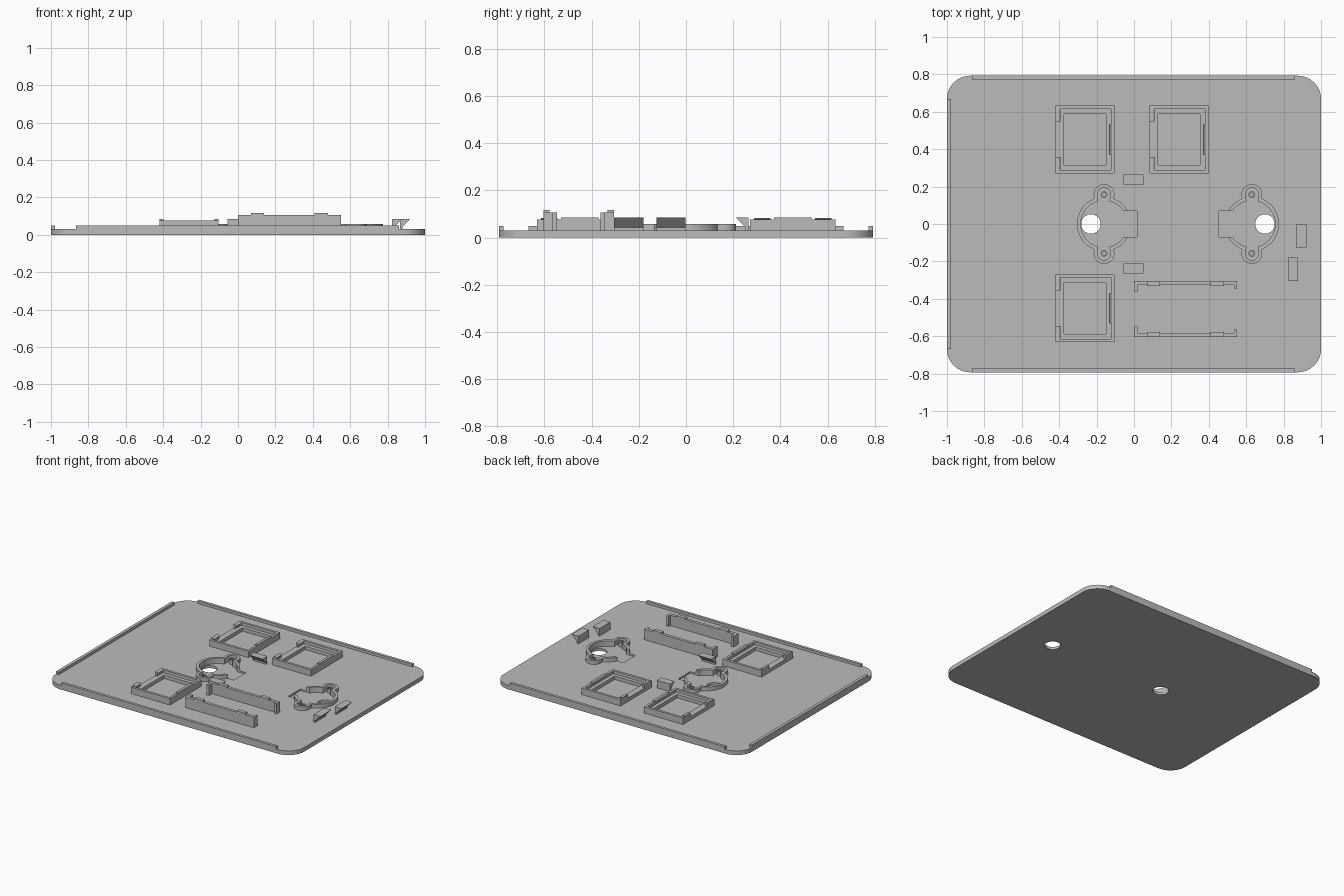
import bpy, bmesh, math
from mathutils import Vector

cube = bpy.data.objects.get("Cube")
if cube:
    bpy.data.objects.remove(cube, do_unlink=True)

grey = bpy.data.materials.new("plain grey")
grey.use_nodes = True
grey.diffuse_color = (0.5, 0.5, 0.5, 1)
grey.node_tree.nodes["Principled BSDF"].inputs["Base Color"].default_value = (0.5, 0.5, 0.5, 1)

FLOOR = 0.03      # top of the base plate


def finish(name, bm, smooth=False):
    bmesh.ops.recalc_face_normals(bm, faces=bm.faces)
    mesh = bpy.data.meshes.new(name)
    bm.to_mesh(mesh)
    bm.free()
    mesh.materials.append(grey)
    ob = bpy.data.objects.new(name, mesh)
    bpy.context.collection.objects.link(ob)
    if smooth:
        bpy.ops.object.select_all(action='DESELECT')
        ob.select_set(True)
        bpy.context.view_layer.objects.active = ob
        bpy.ops.object.shade_smooth_by_angle(angle=math.radians(30))
    return ob


def extrude(bm, points, vector):
    """Add a closed solid made by sweeping a polygon along a vector."""
    face = bm.faces.new([bm.verts.new(p) for p in points])
    new = bmesh.ops.extrude_face_region(bm, geom=[face], use_keep_orig=True)["geom"]
    verts = [g for g in new if isinstance(g, bmesh.types.BMVert)]
    bmesh.ops.translate(bm, vec=vector, verts=verts)


def prism(bm, outline, z0, z1):
    extrude(bm, [(x, y, z0) for x, y in outline], Vector((0, 0, z1 - z0)))


def block(bm, x0, x1, y0, y1, z0, z1):
    prism(bm, [(x0, y0), (x1, y0), (x1, y1), (x0, y1)], z0, z1)


def circle(cx, cy, r, n=40):
    return [(cx + r * math.cos(math.tau * i / n), cy + r * math.sin(math.tau * i / n))
            for i in range(n)]


def tube(bm, inner, outer, z0, z1, closed=True):
    """Wall between two matching outlines, open ended when not closed."""
    rows = [[bm.verts.new((x, y, z)) for x, y in line]
            for line, z in ((inner, z0), (outer, z0), (outer, z1), (inner, z1))]
    n = len(inner)
    for i in range(n if closed else n - 1):
        j = (i + 1) % n
        for k in range(4):
            a, b = rows[k], rows[(k + 1) % 4]
            bm.faces.new([a[i], a[j], b[j], b[i]])
    if not closed:
        for i in (0, n - 1):
            bm.faces.new([r[i] for r in rows])


# Motor mount outline: a disc with two round ears, as distance by angle
EAR, TAB = 0.157, 0.07


def reach(angle, r, ear_r):
    along, across = EAR * abs(math.sin(angle)), EAR * math.cos(angle)
    if abs(across) < ear_r:
        return max(r, along + math.sqrt(ear_r ** 2 - across ** 2))
    return r


def mount_outline(cx, side, r, ear_r, n=144):
    start = math.asin(TAB / r)
    pts = []
    for i in range(n + 1):
        a = start + (math.tau - 2 * start) * i / n
        d = reach(a, r, ear_r)
        pts.append((cx + side * d * math.cos(a), d * math.sin(a)))
    return pts


MOUNTS = {"left_side": (0.63, -1), "right_side": (-0.16, 1)}

# Base plate with rounded corners
bm = bmesh.new()
R, HX, HY = 0.125, 1.0, 0.793
outline = []
for q, (sx, sy) in enumerate([(1, 1), (-1, 1), (-1, -1), (1, -1)]):
    for i in range(13):
        a = math.pi / 2 * (q + i / 12)
        outline.append((sx * (HX - R) + R * math.cos(a), sy * (HY - R) + R * math.sin(a)))
prism(bm, outline, 0, FLOOR)
plate = finish("base_plate", bm)

# Shallow motor pockets and shaft holes cut into the plate
for cx, side in MOUNTS.values():
    pocket = mount_outline(cx, side, 0.125, 0.036)
    tip = cx + side * 0.175
    pocket += [(tip, -TAB), (tip, TAB)]
    for shape, z0 in ((pocket, 0.018), (circle(cx - side * 0.07, 0, 0.052), -0.1)):
        bm = bmesh.new()
        prism(bm, shape, z0, 0.1)
        cutter = finish("cutter", bm)
        cutter.hide_render = True
        mod = plate.modifiers.new("cut", 'BOOLEAN')
        mod.object, mod.solver = cutter, 'EXACT'
        bpy.context.view_layer.objects.active = plate
        bpy.ops.object.modifier_apply(modifier=mod.name)
        bpy.data.objects.remove(cutter, do_unlink=True)
bpy.ops.object.select_all(action='DESELECT')
plate.select_set(True)
bpy.ops.object.shade_smooth_by_angle(angle=math.radians(30))

# Raised lips along three edges
for name, box in {"front_lip": (-0.867, 0.862, -HY, -HY + 0.02),
                  "back_lip": (-0.867, 0.862, HY - 0.02, HY),
                  "side_lip": (-HX, -HX + 0.022, -0.668, 0.668)}.items():
    bm = bmesh.new()
    block(bm, *box, FLOOR - 0.002, 0.049)
    finish(name, bm)

# Motor mount walls and hollow screw posts
for label, (cx, side) in MOUNTS.items():
    bm = bmesh.new()
    tube(bm, mount_outline(cx, side, 0.125, 0.036),
         mount_outline(cx, side, 0.145, 0.056), 0.017, 0.058, closed=False)
    finish("motor_wall_" + label, bm, True)
    bm = bmesh.new()
    for y in (-EAR, EAR):
        tube(bm, circle(cx, y, 0.01, 20), circle(cx, y, 0.018, 20), 0.017, 0.05)
    finish("screw_posts_" + label, bm, True)

# Square holder frames: stepped ledge, outer wall with a gap, and snap lips
W, D = 0.315, 0.363
for name, x, y in (("back_right_holder", -0.42, 0.271), ("back_left_holder", 0.083, 0.271),
                   ("front_holder", -0.42, -0.632)):
    bm = bmesh.new()
    x1, y1, ym = x + W, y + D, y + D / 2
    z0 = FLOOR - 0.002

    def rim(t0, t1, top):
        """Four-sided frame between two insets."""
        def ring(t):
            return [(x + t, y + t), (x1 - t, y + t), (x1 - t, y1 - t), (x + t, y1 - t)]
        tube(bm, ring(t1), ring(t0), z0, top)

    rim(0.018, 0.045, 0.055)
    block(bm, x, x1, y, y + 0.018, z0, 0.076)
    block(bm, x, x1, y1 - 0.018, y1, z0, 0.076)
    block(bm, x1 - 0.018, x1, y + 0.018, y1 - 0.018, z0, 0.076)
    block(bm, x, x + 0.018, y + 0.018, y1 - 0.018, z0, 0.055)
    for s in (-1, 1):
        a, b = sorted((ym + s * 0.095, ym + s * (D / 2 - 0.018)))
        block(bm, x, x + 0.018, a, b, 0.055, 0.083)
        extrude(bm, [(x + 0.018, a, 0.07), (x + 0.026, a, 0.078), (x + 0.018, a, 0.083)],
                Vector((0, b - a, 0)))
    block(bm, x1 - 0.018, x1, ym - 0.08, ym + 0.08, 0.076, 0.084)
    extrude(bm, [(x1 - 0.018, ym - 0.08, 0.07), (x1 - 0.026, ym - 0.08, 0.078),
                 (x1 - 0.018, ym - 0.08, 0.084)], Vector((0, 0.16, 0)))
    finish(name, bm)

# Pair of board rails with turned-in ends and top catches
MID = -0.455
for name, s in (("front_rail", -1), ("back_rail", 1)):
    bm = bmesh.new()

    def part(xa, xb, da, db, za, zb):
        ya, yb = sorted((MID + s * da, MID + s * db))
        block(bm, xa, xb, ya, yb, za, zb)

    part(0, 0.552, 0.128, 0.15, FLOOR - 0.002, 0.106)
    part(0, 0.02, 0.092, 0.128, FLOOR - 0.002, 0.106)
    part(0.535, 0.552, 0.11, 0.128, FLOOR - 0.002, 0.106)
    for xa in (0.07, 0.41):
        part(xa, xa + 0.07, 0.123, 0.15, 0.106, 0.117)
    finish(name, bm)

# Overhanging wedge clips: a hooked profile swept along its length
HOOK = [(0, 0.028), (0.012, 0.028), (0.012, 0.042), (0.055, 0.085), (0, 0.085)]
for name, x, y, length in (("outer_clip", 0.867, -0.125, 0.123),
                           ("inner_clip", 0.823, -0.305, 0.125)):
    bm = bmesh.new()
    extrude(bm, [(x + d, y, z) for d, z in HOOK], Vector((0, length, 0)))
    finish(name, bm)
for name, s in (("back_clip", 1), ("front_clip", -1)):
    bm = bmesh.new()
    extrude(bm, [(-0.055, s * (0.265 - d), z) for d, z in HOOK], Vector((0.105, 0, 0)))
    finish(name, bm)
